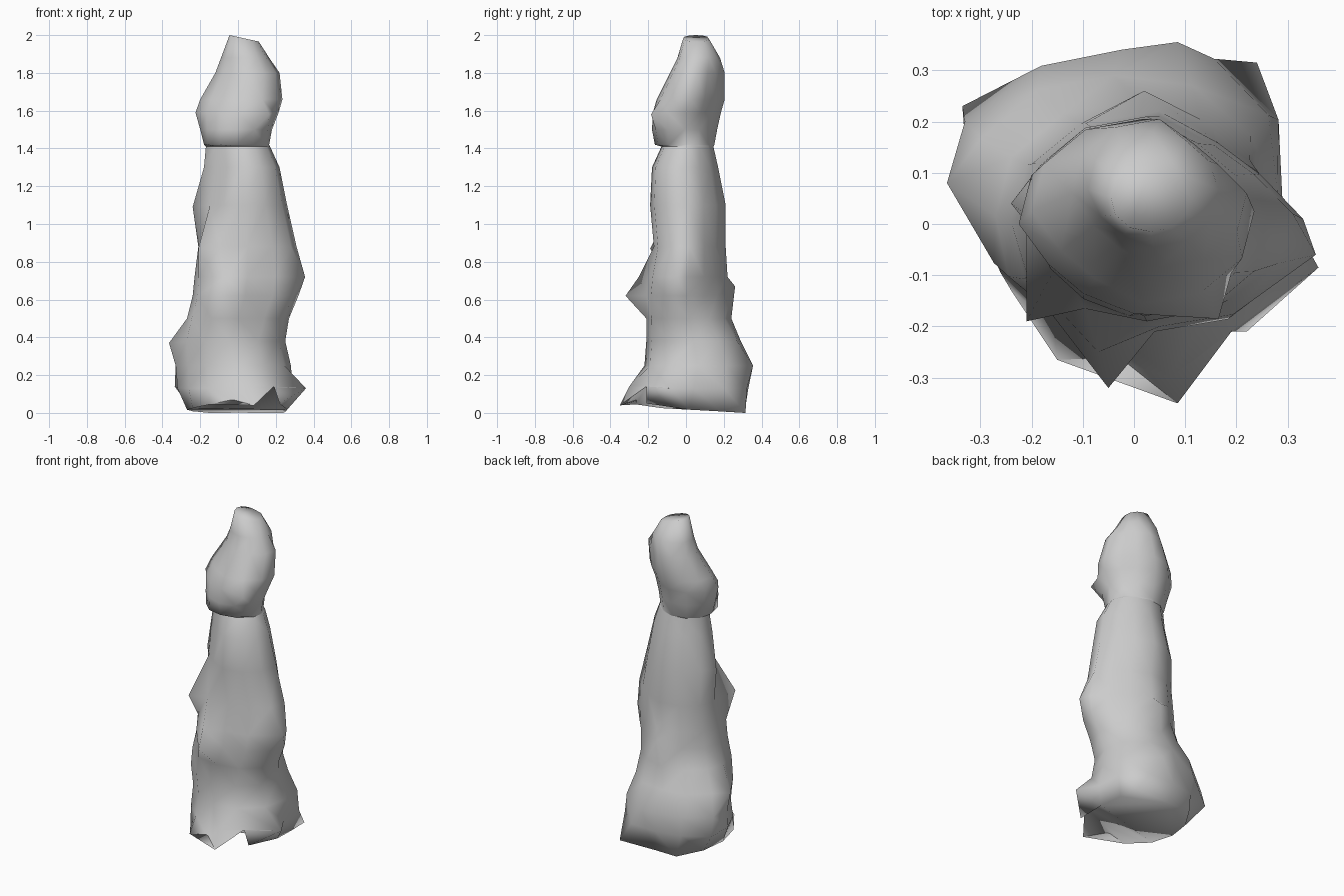
import bpy, bmesh
from math import sin, cos, pi
from mathutils import Vector

SIDES = 12


def loft(name, rings, pulls, slope_y=0.0, slope_x=0.0, bottom=False, top=False):
    """Skin sections (z, x0, x1, y0, y1, front-left power, back-right power).
    A low power chamfers that corner, a high one squares it. Pulls are fold corners."""
    bm = bmesh.new()
    loops = []
    for i, (z, x0, x1, y0, y1, p_fl, p_br) in enumerate(rings):
        loop = []
        for k in range(SIDES):
            a = 2 * pi * k / SIDES
            c, s = cos(a), sin(a)
            p = p_br if k < 3 else p_fl if 6 < k < 9 else 2.2
            r = (abs(c) ** p + abs(s) ** p) ** (-1 / p)
            x = (x0 + x1) / 2 + (x1 - x0) / 2 * r * c
            y = (y0 + y1) / 2 + (y1 - y0) / 2 * r * s
            if i == 0:
                z_here = z - slope_y * y
            elif i == len(rings) - 1:
                z_here = z - slope_x * x
            else:
                z_here = z
            loop.append(bm.verts.new((x, y, z_here)))
        loops.append(loop)
    used = set()
    for p in pulls:
        # Height counts double so a fold corner stays on its own section
        p = Vector(p)
        w = Vector((1, 1, 2))
        v = min((v for v in bm.verts if v not in used),
                key=lambda v: ((v.co - p) * w).length)
        v.co = p
        used.add(v)
    for a, b in zip(loops, loops[1:]):
        for k in range(SIDES):
            n = (k + 1) % SIDES
            bm.faces.new((a[k], a[n], b[n], b[k]))
    if bottom:
        bm.faces.new(loops[0][::-1])
    if top:
        bm.faces.new(loops[-1])
    bmesh.ops.triangulate(bm, faces=bm.faces[:])
    me = bpy.data.meshes.new(name)
    bm.to_mesh(me)
    bm.free()
    ob = bpy.data.objects.new(name, me)
    bpy.context.collection.objects.link(ob)
    bpy.ops.object.select_all(action='DESELECT')
    ob.select_set(True)
    bpy.context.view_layer.objects.active = ob
    bpy.ops.object.shade_smooth_by_angle(angle=2.2)
    return ob


# Robe: long draped body flaring to an uneven hem
robe_rings = [
    (0.018, -0.27, 0.26, -0.27, 0.31, 2.2, 4.0),
    (0.13, -0.32, 0.29, -0.25, 0.33, 1.6, 4.0),
    (0.25, -0.33, 0.28, -0.22, 0.34, 1.5, 3.0),
    (0.38, -0.33, 0.25, -0.21, 0.29, 1.6, 2.6),
    (0.50, -0.27, 0.27, -0.21, 0.24, 2.4, 1.8),
    (0.62, -0.24, 0.32, -0.21, 0.22, 2.4, 1.3),
    (0.72, -0.23, 0.33, -0.20, 0.22, 2.6, 1.2),
    (0.88, -0.21, 0.31, -0.17, 0.21, 4.0, 1.2),
    (1.10, -0.21, 0.26, -0.19, 0.21, 1.3, 1.3),
    (1.30, -0.18, 0.22, -0.18, 0.17, 1.1, 1.4),
    (1.41, -0.17, 0.17, -0.13, 0.145, 1.2, 1.6),
]
robe_folds = [
    # hem
    (0.085, -0.35, 0.04), (-0.15, -0.265, 0.045), (-0.02, -0.27, 0.06),
    (0.24, 0.315, 0.0), (-0.15, 0.31, 0.0), (0.22, -0.21, 0.05),
    # skirt
    (0.36, -0.085, 0.13), (0.07, -0.30, 0.14), (0.19, -0.21, 0.14),
    (-0.335, 0.23, 0.14), (-0.33, 0.2, 0.25), (0.085, 0.355, 0.25),
    (-0.365, 0.08, 0.37),
    # waist and arm
    (-0.05, -0.32, 0.62), (-0.07, -0.25, 0.72), (-0.21, -0.19, 0.87),
    (0.355, -0.06, 0.72), (0.02, 0.26, 0.67), (-0.24, 0.04, 1.09),
]
loft("robe", robe_rings, robe_folds, slope_y=0.055, bottom=True)

# Hooded head: bulges forward over the neck and narrows to a sloping flat crown
hood_rings = [
    (1.41, -0.17, 0.17, -0.13, 0.145, 1.2, 1.6),
    (1.42, -0.18, 0.165, -0.165, 0.15, 2.2, 1.6),
    (1.50, -0.20, 0.18, -0.18, 0.165, 1.6, 1.5),
    (1.59, -0.225, 0.215, -0.185, 0.185, 1.3, 1.3),
    (1.66, -0.20, 0.235, -0.155, 0.205, 1.3, 1.2),
    (1.80, -0.12, 0.22, -0.085, 0.205, 1.4, 1.1),
    (1.88, -0.09, 0.165, -0.045, 0.18, 1.6, 1.9),
    (1.99, -0.045, 0.11, -0.015, 0.12, 2.2, 4.0),
]
hood_folds = [(0.165, -0.185, 1.58), (0.0, -0.175, 1.59)]
loft("hooded_head", hood_rings, hood_folds, slope_x=0.22, top=True)
